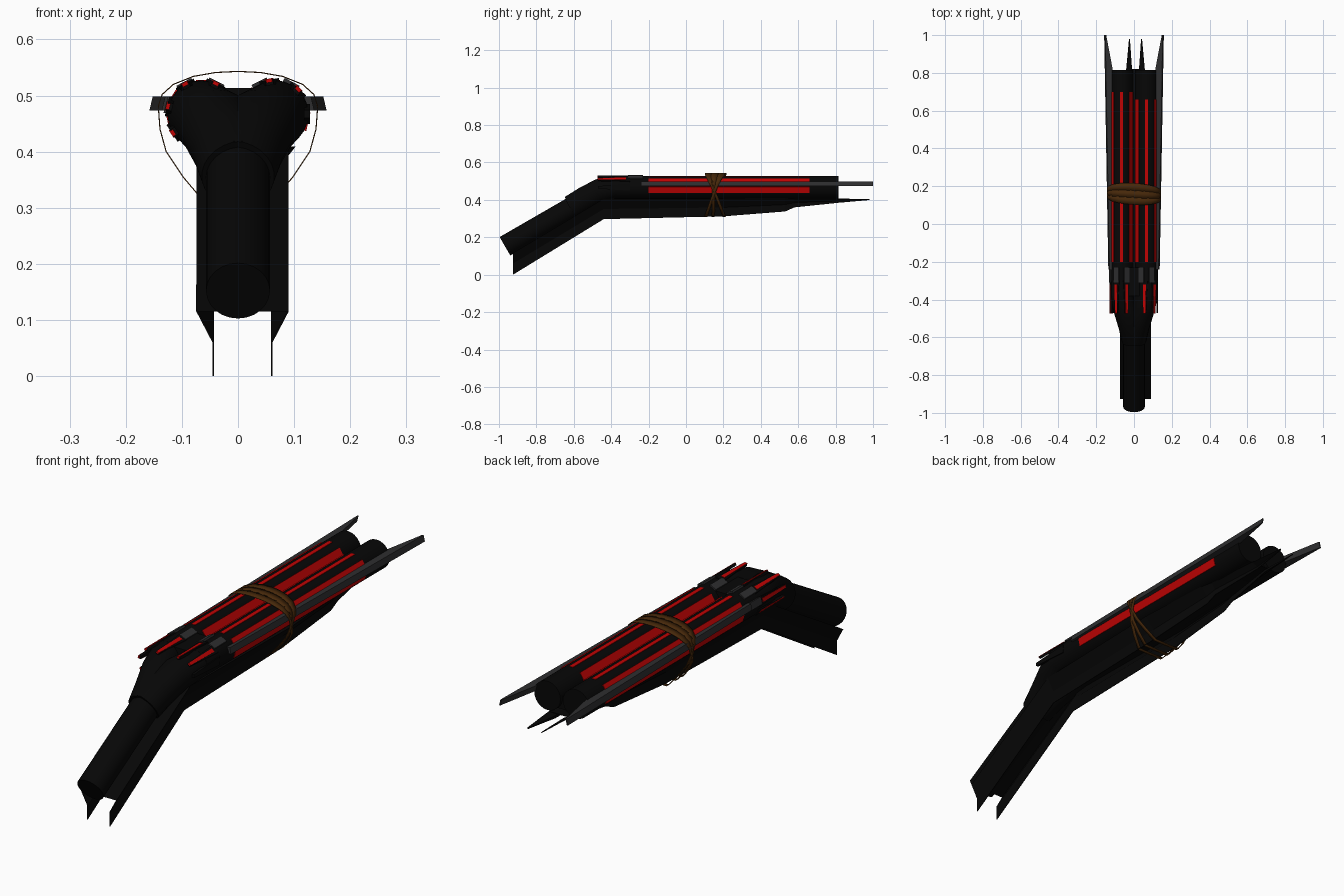
import bpy, bmesh
from math import sin, cos, pi, radians
from mathutils import Vector

if "Cube" in bpy.data.objects:
    bpy.data.objects.remove(bpy.data.objects["Cube"])


def material(name, color):
    m = bpy.data.materials.new(name)
    m.use_nodes = True
    m.diffuse_color = (*color, 1)
    m.node_tree.nodes["Principled BSDF"].inputs["Base Color"].default_value = (*color, 1)
    return m


BLACK = material("matte black", (0.002, 0.002, 0.002))
GREY = material("dark grey", (0.027, 0.027, 0.028))
RED = material("glowing red", (0.53, 0.001, 0.001))
BROWN = material("brown leather", (0.062, 0.021, 0.003))

BX, BZ, BR = 0.066, 0.467, 0.06   # barrel axis and radius


def finish(name, verts, faces, mat, smooth=False, thick=0):
    mesh = bpy.data.meshes.new(name)
    mesh.from_pydata([tuple(v) for v in verts], [], faces)
    bm = bmesh.new()
    bm.from_mesh(mesh)
    bmesh.ops.recalc_face_normals(bm, faces=bm.faces)
    bm.to_mesh(mesh)
    bm.free()
    mesh.materials.append(mat)
    ob = bpy.data.objects.new(name, mesh)
    bpy.context.collection.objects.link(ob)
    if thick:
        mod = ob.modifiers.new("thickness", "SOLIDIFY")
        mod.thickness, mod.offset = thick, 0
    if smooth:
        bpy.ops.object.select_all(action="DESELECT")
        bpy.context.view_layer.objects.active = ob
        ob.select_set(True)
        bpy.ops.object.shade_smooth_by_angle(angle=radians(35))
    return ob


def tube(name, path, radii, mat, n=24):
    """Capped tube with rings square to the path."""
    pts = [Vector(p) for p in path]
    verts, faces = [], []
    for i, p in enumerate(pts):
        t = (pts[min(i + 1, len(pts) - 1)] - pts[max(i - 1, 0)]).normalized()
        side = t.cross(Vector((0, 0, 1))).normalized()
        up = side.cross(t)
        for k in range(n):
            a = 2 * pi * k / n
            verts.append(p + radii[i] * (cos(a) * side + sin(a) * up))
    for i in range(len(pts) - 1):
        for k in range(n):
            j = (k + 1) % n
            faces.append((i * n + k, i * n + j, i * n + n + j, i * n + n + k))
    faces += [tuple(range(n)), tuple(range(len(verts) - n, len(verts)))]
    return finish(name, verts, faces, mat, True)


BOX = [(0, 1, 2, 3), (4, 5, 6, 7), (0, 1, 5, 4), (1, 2, 6, 5), (2, 3, 7, 6), (3, 0, 4, 7)]


def bar(name, side, deg, y0, y1, r, w0, w1, t, mat):
    """Tapered strip lying on a barrel; deg is measured from the outer side."""
    a = radians(deg)
    out = Vector((side * cos(a), 0, sin(a)))
    tan = Vector((-side * sin(a), 0, cos(a)))
    verts = []
    for y, w in ((y0, w0), (y1, w1)):
        for s, h in ((-1, 0), (1, 0), (1, t), (-1, t)):
            verts.append(Vector((side * BX, y, BZ)) + out * (r + h) + tan * (s * w / 2))
    return finish(name, verts, BOX, mat)


def box(name, x, y, z, mat):
    verts = [(a, b, c) for b in y for a, c in
             ((x[0], z[0]), (x[1], z[0]), (x[1], z[1]), (x[0], z[1]))]
    return finish(name, verts, BOX, mat)


# Grip and the forked neck that joins it to both barrels
tube("grip", [(0, -0.968, 0.152), (0, -0.59, 0.37)], [0.057, 0.057], BLACK)
for side, label in ((1, "left"), (-1, "right")):
    tube(label + "_neck",
         [(0, -0.61, 0.362), (side * 0.015, -0.54, 0.405), (side * 0.04, -0.46, 0.448),
          (side * BX, -0.38, BZ), (side * BX, -0.30, BZ)],
         [0.066, 0.067, 0.066, 0.06, 0.06], BLACK)

    # Barrel and its red strips: lower side, upper side, top, inner slope
    tube(label + "_barrel", [(side * BX, -0.38, BZ), (side * BX, 0.815, BZ)], [BR, BR], BLACK)
    end = 0.66 if side > 0 else 0.70
    for deg, w, part in ((-13, 0.034, "lower"), (32, 0.036, "upper"),
                         (90, 0.018, "top"), (148, 0.036, "inner")):
        bar(f"{label}_{part}_red_strip", side, deg, -0.2, end, BR - 0.004, w, w, 0.005, RED)

    # Clamps and the pointed, red-backed claws behind them
    for i, deg in enumerate((62, 116) if side > 0 else (15, 62, 116)):
        bar(f"{label}_clamp_{i}", side, deg, -0.31, -0.23, BR - 0.006, 0.03, 0.03, 0.011, GREY)
    for i, deg in enumerate((0, 47, 100) if side > 0 else (-34, 13, 62, 116)):
        bar(f"{label}_claw_{i}", side, deg, -0.30, -0.47, BR - 0.008, 0.036, 0.014, 0.01, BLACK)
        if deg:
            bar(f"{label}_claw_red_{i}", side, deg, -0.32, -0.473, BR - 0.003,
                0.016, 0.011, 0.007, RED)

    # Long pointed side blade, narrower along its upper edge
    outline = [(0.115, -0.24), (0.136, -0.24), (0.158, 1.0), (0.153, 1.0), (0.119, 0.82)]
    n = len(outline)
    verts = [(side * (x - slope), y, z) for z, slope in ((0.473, 0), (0.498, 0.006))
             for x, y in outline]
    faces = [tuple(range(n)), tuple(range(n, 2 * n))]
    faces += [(k, (k + 1) % n, n + (k + 1) % n, n + k) for k in range(n)]
    finish(label + "_side_blade", verts, faces, GREY)

# Filler between the barrels
box("barrel_rib", (-0.04, 0.04), (-0.36, 0.80), (0.42, 0.474), BLACK)
box("neck_bridge", (-0.045, 0.045), (-0.38, -0.23), (0.42, 0.513), BLACK)

# Open channel under the grip and barrels: y, top x, top z, middle x, middle z, bottom z
STATIONS = [(-0.925, 0.081, 0.115, 0.052, 0.06, 0.0),
            (-0.44, 0.081, 0.405, 0.052, 0.352, 0.297),
            (0.2, 0.093, 0.408, 0.054, 0.36, 0.312),
            (0.53, 0.074, 0.41, 0.046, 0.375, 0.338),
            (0.58, 0.066, 0.41, 0.044, 0.385, 0.36),
            (0.82, 0.048, 0.406, 0.02, 0.395, 0.385),
            (0.98, 0.034, 0.403, 0.031, 0.401, 0.399)]
CX = 0.008
verts, faces = [], []
for y, xt, zt, xm, zm, zb in STATIONS:
    half = [(xm, zb), (xm, zm), (xt, zt)]
    verts += [(CX - x, y, z) for x, z in half] + [(CX + x, y, z) for x, z in reversed(half)]
for i in range(len(STATIONS) - 1):
    for k in range(5):
        if k == 2 and i == len(STATIONS) - 2:
            continue   # the front end splits into two prongs
        a = i * 6 + k
        faces.append((a, a + 1, a + 7, a + 6))
finish("lower_channel", verts, faces, BLACK, thick=0.003)

# Leather bands: a wide arch on top, narrow crossing straps on the sides
HALF = [(0, 0.543), (0.04, 0.541), (0.08, 0.534), (0.115, 0.52), (0.135, 0.502), (0.142, 0.48),
        (0.139, 0.44), (0.128, 0.4), (0.098, 0.355), (0.06, 0.31), (0, 0.309)]
LOOP = HALF + [(-x, z) for x, z in HALF[-2:0:-1]]
for i, (top, bottom) in enumerate(((0.122, 0.205), (0.158, 0.145), (0.196, 0.105))):
    verts, faces = [], []
    for k, (x, z) in enumerate(LOOP):
        s = (z - 0.309) / 0.234
        y = bottom + (top - bottom) * s - 0.06 * x * s
        w = 0.008 + 0.012 * max(0, (s - 0.7) / 0.3)
        verts += [(x, y - w, z), (x, y + w, z)]
        j = (k + 1) % len(LOOP)
        faces.append((2 * k, 2 * j, 2 * j + 1, 2 * k + 1))
    finish(f"leather_band_{i}", verts, faces, BROWN, True, 0.002)
